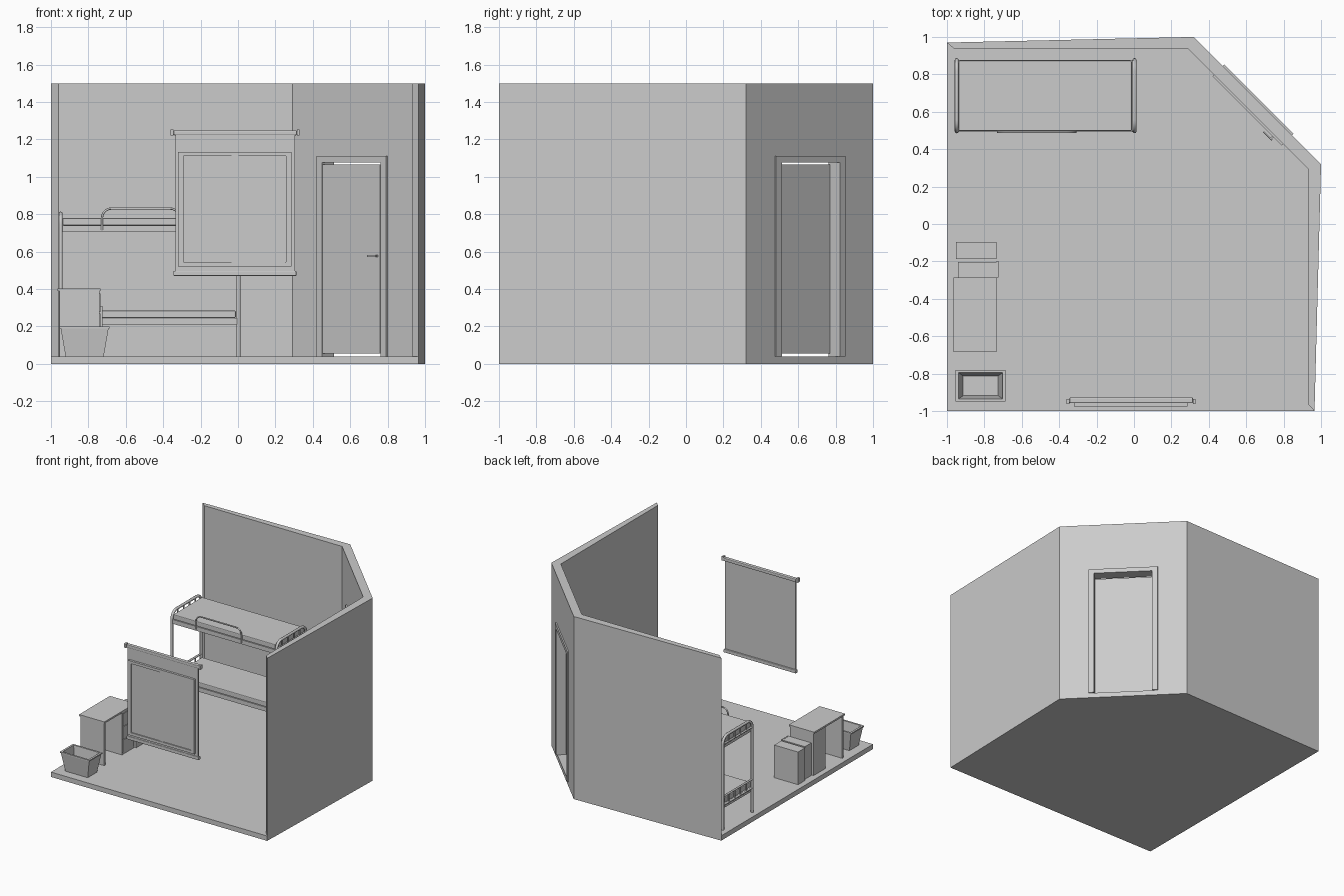
import bpy, bmesh, math
from mathutils import Matrix, Vector

if "Cube" in bpy.data.objects:
    bpy.data.objects.remove(bpy.data.objects["Cube"])


def link(name, bm, matrix=None):
    bmesh.ops.recalc_face_normals(bm, faces=bm.faces)
    me = bpy.data.meshes.new(name)
    bm.to_mesh(me)
    bm.free()
    ob = bpy.data.objects.new(name, me)
    if matrix is not None:
        me.transform(matrix)
    bpy.context.collection.objects.link(ob)
    return ob


def prism(name, pts, z0, z1):
    bm = bmesh.new()
    face = bm.faces.new([bm.verts.new((x, y, z0)) for x, y in pts])
    ext = bmesh.ops.extrude_face_region(bm, geom=[face])
    verts = [g for g in ext["geom"] if isinstance(g, bmesh.types.BMVert)]
    bmesh.ops.translate(bm, verts=verts, vec=(0, 0, z1 - z0))
    return link(name, bm)


def box(name, x, y, z, matrix=None, bevel=0):
    bm = bmesh.new()
    bmesh.ops.create_cube(bm, size=1)
    for v in bm.verts:
        v.co = [(r[0] + r[1]) / 2 + c * (r[1] - r[0]) for r, c in zip((x, y, z), v.co)]
    if bevel:
        bmesh.ops.bevel(bm, geom=bm.edges[:], offset=bevel, segments=2, affect='EDGES', profile=0.5)
    return link(name, bm, matrix)


def tube(name, pts, r, corner=0.0):
    # Round the inner corners of the path, then sweep a circle along it
    pts = [Vector(p) for p in pts]
    path = [pts[0]]
    for a, b, c in zip(pts, pts[1:], pts[2:]):
        s, e = b + (a - b).normalized() * corner, b + (c - b).normalized() * corner
        for i in range(7):
            t = math.radians(15 * i)
            path.append(b + (s - b) * (1 - math.sin(t)) + (e - b) * (1 - math.cos(t)))
    path.append(pts[-1])
    cu = bpy.data.curves.new(name, 'CURVE')
    cu.dimensions = '3D'
    cu.bevel_depth, cu.bevel_resolution, cu.use_fill_caps = r, 2, True
    sp = cu.splines.new('POLY')
    sp.points.add(len(path) - 1)
    for p, co in zip(sp.points, path):
        p.co = (*co, 1)
    sp.use_smooth = True
    tmp = bpy.data.objects.new(name + "_path", cu)
    bpy.context.collection.objects.link(tmp)
    bpy.context.view_layer.update()
    me = bpy.data.meshes.new_from_object(tmp.evaluated_get(bpy.context.evaluated_depsgraph_get()))
    bpy.data.objects.remove(tmp)
    ob = bpy.data.objects.new(name, me)
    bpy.context.collection.objects.link(ob)
    return ob


# Room: five-sided floor and three joined walls
outer = [(-1, 0.97), (0.32, 1), (1, 0.32), (0.965, -1)]
inner = [(0.93, -0.963), (0.93, 0.297), (0.292, 0.935), (-0.96, 0.935)]
prism("floor", [(-1, -1)] + outer[::-1], 0, 0.04)
walls = prism("walls", outer + inner, 0, 1.5)

# Doorway cut through the diagonal wall
D = Matrix.Rotation(math.radians(-45), 4, 'Z')
cutter = box("doorway_cutter", (-0.24, 0.24), (0.8, 1.0), (0.04, 1.09), D)
cutter.hide_render = True
mod = walls.modifiers.new("doorway", 'BOOLEAN')
mod.object, mod.operation, mod.solver = cutter, 'DIFFERENCE', 'EXACT'
bpy.context.view_layer.objects.active = walls
bpy.ops.object.modifier_apply(modifier=mod.name)
bpy.data.objects.remove(cutter)

# Door frame, leaf and lever handle
n = (0.856, 0.944)
for side, a, b in (("left", -0.262, -0.22), ("right", 0.22, 0.262)):
    box("door_jamb_" + side, (a, b), n, (0.04, 1.11), D)
box("door_lintel", (-0.22, 0.22), n, (1.075, 1.11), D)
box("door_leaf", (-0.218, 0.218), (0.857, 0.87), (0.055, 1.065), D)
box("door_handle", (0.14, 0.205), (0.835, 0.842), (0.57, 0.582), D, 0.002)
box("door_handle_stem", (0.19, 0.2), (0.84, 0.86), (0.571, 0.581), D)

# Bunk bed: two mattresses on rails
for lvl, z in (("lower", 0.21), ("upper", 0.705)):
    box(lvl + "_bunk_frame", (-0.945, -0.005), (0.492, 0.878), (z, z + 0.035))
    box(lvl + "_mattress", (-0.938, -0.012), (0.497, 0.873), (z + 0.035, z + 0.075), bevel=0.006)

# Bed ends: bent tubes with cross bars and short struts
for end, x in (("left", -0.948), ("right", 0.003)):
    y0, y1 = 0.496, 0.876
    tube("bed_end_" + end, [(x, y0, 0.04), (x, y0, 0.803), (x, y1, 0.803), (x, y1, 0.04)], 0.011, 0.06)
    for lo, hi in ((0.24, 0.31), (0.74, 0.803)):
        for z in (lo, hi):
            if z < 0.8:
                tube("bed_cross_bar", [(x, y0, z), (x, y1, z)], 0.008)
        for i in range(4):
            y = y0 + (y1 - y0) * (i + 1) / 5
            tube("bed_strut", [(x, y, lo), (x, y, hi)], 0.006)

# Guard rail on the upper bunk
tube("guard_rail", [(-0.727, 0.492, 0.715), (-0.727, 0.492, 0.83), (-0.313, 0.492, 0.83),
                    (-0.313, 0.492, 0.715)], 0.006, 0.05)

# Desk: top, end panel and pedestal
box("desk_top", (-0.965, -0.735), (-0.685, -0.285), (0.388, 0.402))
box("desk_end_panel", (-0.955, -0.74), (-0.68, -0.664), (0.04, 0.388))
box("desk_pedestal", (-0.955, -0.74), (-0.45, -0.292), (0.04, 0.388))
for i in range(3):
    z = 0.06 + i * 0.108
    box("desk_drawer", (-0.74, -0.735), (-0.444, -0.298), (z, z + 0.1))

# Storage boxes beside the desk
box("storage_box_back", (-0.952, -0.735), (-0.187, -0.095), (0.04, 0.308))
box("storage_box_front", (-0.94, -0.735), (-0.285, -0.202), (0.04, 0.308))
box("storage_box_front_panel", (-0.735, -0.725), (-0.287, -0.198), (0.04, 0.31))

# Waste bin: tapered open tub with wall thickness and rim
bm = bmesh.new()
rings = [(0.102, 0.06, 0.04), (0.128, 0.08, 0.19), (0.134, 0.085, 0.19), (0.134, 0.085, 0.2),
         (0.118, 0.07, 0.2), (0.094, 0.053, 0.05)]
loops = [[bm.verts.new((-0.82 + sx * a, -0.865 + sy * b, z))
          for sx, sy in ((-1, -1), (1, -1), (1, 1), (-1, 1))] for a, b, z in rings]
for p, q in zip(loops, loops[1:]):
    for i in range(4):
        j = (i + 1) % 4
        bm.faces.new((p[i], p[j], q[j], q[i]))
bm.faces.new(loops[0])
bm.faces.new(loops[-1])
link("waste_bin", bm)

# Window: pane with raised frame, mullion and sliding sash
box("window_pane", (-0.32, 0.285), (-0.966, -0.957), (0.52, 1.132))
wy = (-0.975, -0.957)
for x in ((-0.32, -0.292), (0.257, 0.285)):
    box("window_stile", x, wy, (0.52, 1.132))
for z in ((0.52, 0.543), (1.11, 1.132)):
    box("window_rail", (-0.292, 0.257), wy, z)
box("window_mullion", (-0.035, 0.003), (-0.972, -0.957), (0.543, 1.11))
box("window_sash", (0.003, 0.25), (-0.969, -0.96), (0.545, 1.108))

# Roller blind behind the window, with head and bottom bars
box("blind_sheet", (-0.335, 0.305), (-0.953, -0.945), (0.48, 1.235))
box("blind_bottom_bar", (-0.345, 0.312), (-0.957, -0.932), (0.47, 0.497), bevel=0.004)
box("blind_head_bar", (-0.345, 0.315), (-0.958, -0.927), (1.222, 1.248), bevel=0.006)
for x in ((-0.362, -0.345), (0.315, 0.33)):
    box("blind_bracket", x, (-0.962, -0.935), (1.22, 1.253))
